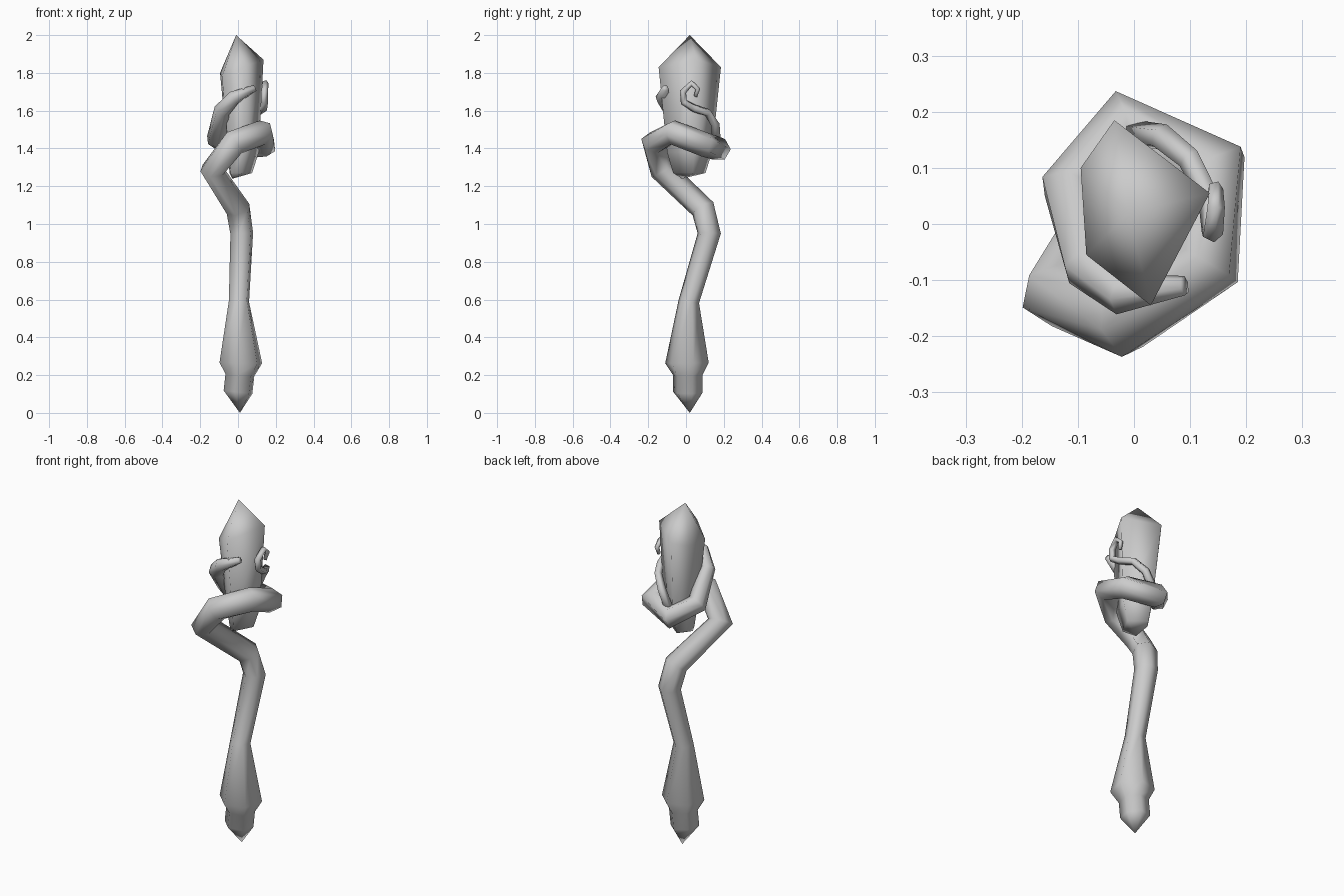
import bpy, bmesh, math
from mathutils import Vector

cube = bpy.data.objects.get("Cube")
if cube:
    bpy.data.objects.remove(cube, do_unlink=True)

grey = bpy.data.materials.new("plain grey")
grey.use_nodes = True
grey.diffuse_color = (0.6, 0.6, 0.6, 1)
grey.node_tree.nodes["Principled BSDF"].inputs["Base Color"].default_value = (0.6, 0.6, 0.6, 1)


def finish(name, bm):
    bmesh.ops.recalc_face_normals(bm, faces=bm.faces)
    mesh = bpy.data.meshes.new(name)
    bm.to_mesh(mesh)
    bm.free()
    mesh.materials.append(grey)
    mesh.shade_smooth()
    obj = bpy.data.objects.new(name, mesh)
    bpy.context.collection.objects.link(obj)


def skin(name, rings, start=None, end=None):
    """Join rings of points, closing each end with a point or a flat cap."""
    bm = bmesh.new()
    loops = [[bm.verts.new(p) for p in ring] for ring in rings]
    n = len(loops[0])
    for a, b in zip(loops, loops[1:]):
        for i in range(n):
            j = (i + 1) % n
            bm.faces.new((a[i], a[j], b[j], b[i]))
    for loop, tip in ((loops[0], start), (loops[-1], end)):
        if tip:
            v = bm.verts.new(tip)
            for i in range(n):
                bm.faces.new((loop[i], loop[(i + 1) % n], v))
        else:
            bm.faces.new(loop)
    finish(name, bm)


def sweep(name, path, sides, turn=0.0, start=None, end=None):
    """Tube along (x, y, z, radius) stations with a frame carried along."""
    pts = [Vector(p[:3]) for p in path]
    rings, side = [], Vector((1, 0, 0))
    for k, p in enumerate(pts):
        before = (p - pts[k - 1]).normalized() if k else Vector()
        after = (pts[k + 1] - p).normalized() if k + 1 < len(pts) else Vector()
        along = (before + after).normalized()
        side = (side - along * side.dot(along)).normalized()
        up = along.cross(side)
        angles = [turn + math.tau * i / sides for i in range(sides)]
        rings.append([p + (side * math.cos(a) + up * math.sin(a)) * path[k][3] for a in angles])
    skin(name, rings, start, end)


# Handle, shaft and the coil wrapped around the crystal
sweep("staff_and_coil", [
    (0.0, 0.01, 0.11, 0.08), (0.01, 0.01, 0.2, 0.08),
    (0.015, 0.005, 0.265, 0.118), (0.005, 0.015, 0.59, 0.056),
    (0.02, 0.123, 0.95, 0.063), (0.0, 0.09, 1.08, 0.066),
    (-0.135, -0.125, 1.285, 0.068), (-0.02, -0.17, 1.43, 0.07),
    (0.13, -0.07, 1.485, 0.066), (0.145, 0.1, 1.42, 0.065),
    (-0.02, 0.175, 1.395, 0.063), (-0.115, 0.06, 1.455, 0.055),
    (-0.085, -0.075, 1.6, 0.044), (-0.02, -0.125, 1.67, 0.038),
    (0.09, -0.11, 1.72, 0.018)], 6, 0.3, start=(0.01, 0.02, 0))

# Small curling tendril on the left
sweep("curled_tendril", [
    (0.0, 0.16, 1.43, 0.026), (0.05, 0.155, 1.53, 0.024),
    (0.1, 0.115, 1.59, 0.022), (0.135, 0.045, 1.612, 0.021),
    (0.14, -0.01, 1.645, 0.02), (0.14, -0.015, 1.7, 0.019),
    (0.145, 0.03, 1.745, 0.017), (0.145, 0.063, 1.715, 0.014),
    (0.14, 0.05, 1.675, 0.01)], 5)

# Long five-sided crystal, widest near its point
outline = [(-0.035, 0.185, 1.83), (-0.095, 0.1, 1.8), (-0.085, -0.055, 1.78),
           (0.03, -0.145, 1.83), (0.135, 0.055, 1.87)]
middle = Vector((0.01, 0.015, 0))


def crystal_ring(scale, height, shift):
    return [(middle.x + (x - middle.x) * scale + shift,
             middle.y + (y - middle.y) * scale, height) for x, y, z in outline]


skin("crystal", [crystal_ring(0.52, 1.27, 0.0), crystal_ring(0.72, 1.38, 0.01), outline],
     start=(-0.03, -0.02, 1.24), end=(-0.01, 0.02, 2.0))
